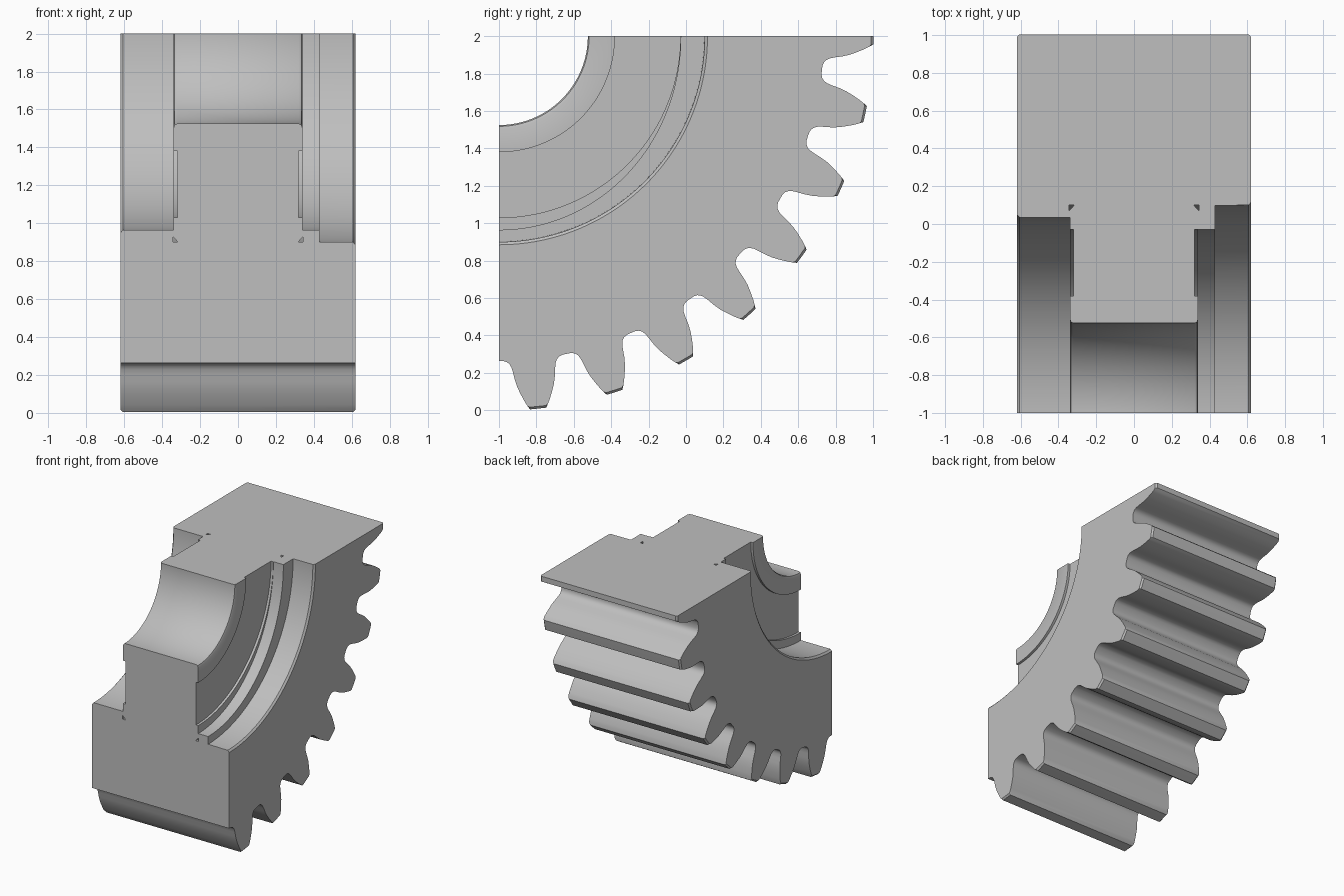
import bpy, bmesh, math

if "Cube" in bpy.data.objects:
    bpy.data.objects.remove(bpy.data.objects["Cube"])

HALF = 0.62          # half width of the gear
PITCH = 12           # degrees between teeth

# Half tooth outline: degrees from tooth centre, radius
TOOTH = [(0, 2.002), (1.25, 2.002), (1.6, 1.982), (1.95, 1.96), (2.5, 1.92),
         (3.0, 1.88), (3.35, 1.84), (3.6, 1.80), (3.85, 1.772), (4.15, 1.755),
         (4.6, 1.743), (5.2, 1.737), (6, 1.736)]


def loft(name, angles, section):
    """Sweep a closed (x, radius) section around the gear axis and cap both ends."""
    bm = bmesh.new()
    loops = []
    for a in angles:
        t = math.radians(a)
        loops.append([bm.verts.new((x, -1 + r * math.sin(t), 2 - r * math.cos(t)))
                      for x, r in section(a)])
    n = len(loops[0])
    for p, q in zip(loops, loops[1:]):
        for i in range(n):
            j = (i + 1) % n
            bm.faces.new((p[i], p[j], q[j], q[i]))
    bm.faces.new(loops[0])
    bm.faces.new(loops[-1][::-1])
    bmesh.ops.recalc_face_normals(bm, faces=bm.faces)
    mesh = bpy.data.meshes.new(name)
    bm.to_mesh(mesh)
    bm.free()
    ob = bpy.data.objects.new(name, mesh)
    bpy.context.collection.objects.link(ob)
    return ob


def tooth_radius(a):
    """Outer radius at an angle, teeth centred on 6, 18, 30 ... degrees."""
    d = abs((a % PITCH) - PITCH / 2)
    for (d0, r0), (d1, r1) in zip(TOOTH, TOOTH[1:]):
        if d <= d1 + 1e-6:
            return r0 + (r1 - r0) * (d - d0) / (d1 - d0)
    return TOOTH[-1][1]


def gear_section(a):
    outer = tooth_radius(a)
    edge = min(outer, 1.990)                                # chamfered tooth ends
    ledge = 1.0035 + 0.0315 * math.cos(math.radians(2 * a))  # oval ledge, right side
    hub = [(-0.34, 0.62), (-0.34, 0.497), (-0.334, 0.482), (-0.32, 0.475),
           (0.32, 0.475), (0.334, 0.482), (0.34, 0.497), (0.34, 0.62)]
    left = [(-HALF, edge), (-HALF, 1.05), (-0.607, 1.035), (-0.34, 1.035),
            (-0.34, 0.97), (-0.32, 0.97), (-0.32, 0.62)]
    right = [(0.32, 0.62), (0.32, 0.97), (0.34, 0.97), (0.34, ledge), (0.43, ledge),
             (0.43, 1.098), (0.607, 1.10), (HALF, 1.115), (HALF, edge)]
    rim = [(0.608, outer), (-0.608, outer)]
    return left + hub + right + rim


# Angles at every tooth outline point across the quarter turn
angles = set()
for k in range(8):
    centre = PITCH / 2 + PITCH * k
    for d, r in TOOTH:
        for a in (centre - d, centre + d):
            if -1e-6 <= a <= 90 + 1e-6:
                angles.add(round(a, 4))
gear = loft("gear_quarter", sorted(angles), gear_section)

# Small relief channels inside the rim
for side, label in ((-1, "left"), (1, "right")):
    cutter = loft(label + "_relief_cutter", [-1 + 2 * i for i in range(47)],
                  lambda a: [(side * 0.344, 1.10), (side * 0.318, 1.10),
                             (side * 0.326, 1.088), (side * 0.344, 1.07)])
    cutter.hide_render = True
    cutter.hide_viewport = True
    cut = gear.modifiers.new(label + "_relief", 'BOOLEAN')
    cut.operation = 'DIFFERENCE'
    cut.solver = 'EXACT'
    cut.object = cutter

# Plain grey metal
grey = bpy.data.materials.new("metal_grey")
grey.diffuse_color = (0.52, 0.52, 0.52, 1)
grey.use_nodes = True
grey.node_tree.nodes["Principled BSDF"].inputs["Base Color"].default_value = grey.diffuse_color
gear.data.materials.append(grey)

bpy.context.view_layer.objects.active = gear
gear.select_set(True)
bpy.ops.object.shade_smooth_by_angle(angle=math.radians(30))
